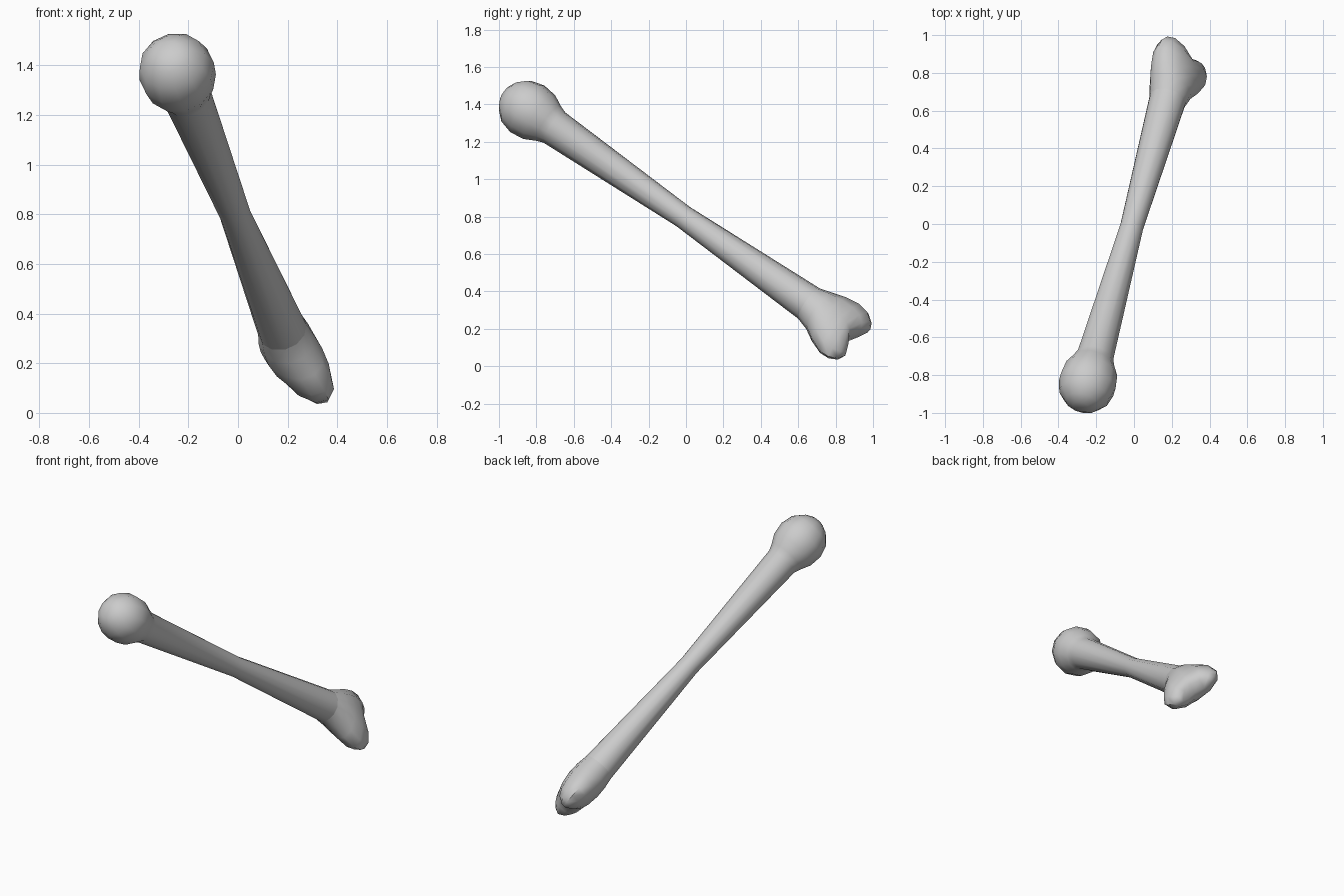
import bpy, bmesh, math
from mathutils import Vector, Matrix

if "Cube" in bpy.data.objects:
    bpy.data.objects.remove(bpy.data.objects["Cube"])

# Frame of the bone: along = down the shaft, side = across the two knuckles
MID = Vector((-0.012, -0.015, 0.80))
ALONG = Vector((0.226, 0.80, -0.553)).normalized()
SIDE = Vector((0.59, -0.48, -0.645))
SIDE = (SIDE - ALONG * SIDE.dot(ALONG)).normalized()
THICK = ALONG.cross(SIDE)
N = 12


def loft(name, rings):
    """Rings are (position, side radius, thickness radius, side shift, notch depth)."""
    bm = bmesh.new()
    loops = []
    for pos, rs, rt, shift, notch in rings:
        loop = []
        for i in range(N):
            a = 2 * math.pi * i / N
            c, s = math.cos(a), math.sin(a)
            d = pos - notch * (1 - abs(c)) ** 1.3
            waist = 1 - 2.5 * notch * (1 - abs(c))
            loop.append(bm.verts.new(MID + ALONG * d + SIDE * (rs * c + shift)
                                     + THICK * (rt * s * waist)))
        loops.append(loop)
    for a, b in zip(loops, loops[1:]):
        for i in range(N):
            j = (i + 1) % N
            bm.faces.new((a[i], a[j], b[j], b[i]))
    # Strip caps, so a notched end keeps its groove
    for loop in (loops[0], loops[-1]):
        for i in range(N // 2):
            quad = [loop[i], loop[i + 1], loop[(N - i - 1) % N], loop[(N - i) % N]]
            bm.faces.new(list(dict.fromkeys(quad)))
    bmesh.ops.recalc_face_normals(bm, faces=bm.faces)
    mesh = bpy.data.meshes.new(name)
    bm.to_mesh(mesh)
    bm.free()
    ob = bpy.data.objects.new(name, mesh)
    bpy.context.collection.objects.link(ob)
    bpy.ops.object.select_all(action='DESELECT')
    ob.select_set(True)
    bpy.context.view_layer.objects.active = ob
    bpy.ops.object.shade_smooth_by_angle(angle=math.radians(50))
    return ob


def round_ring(d, r):
    return (d, r, r, 0, 0)


# Tapered shaft and rounded head
loft("bone_shaft_and_head", [round_ring(d, r) for d, r in (
    (-1.19, 0.045), (-1.165, 0.09), (-1.115, 0.135), (-1.04, 0.155),
    (-0.96, 0.145), (-0.90, 0.115), (-0.86, 0.1), (0.0, 0.063), (0.84, 0.1))])

# Flared end splitting into two knuckles
loft("bone_knuckles", [
    (0.84, 0.100, 0.100, 0.00, 0.0),
    (0.91, 0.125, 0.110, 0.00, 0.0),
    (0.98, 0.165, 0.112, 0.01, 0.0),
    (1.06, 0.195, 0.105, 0.02, 0.01),
    (1.12, 0.190, 0.095, 0.025, 0.03),
    (1.165, 0.160, 0.075, 0.03, 0.05),
    (1.185, 0.120, 0.035, 0.03, 0.06)])
